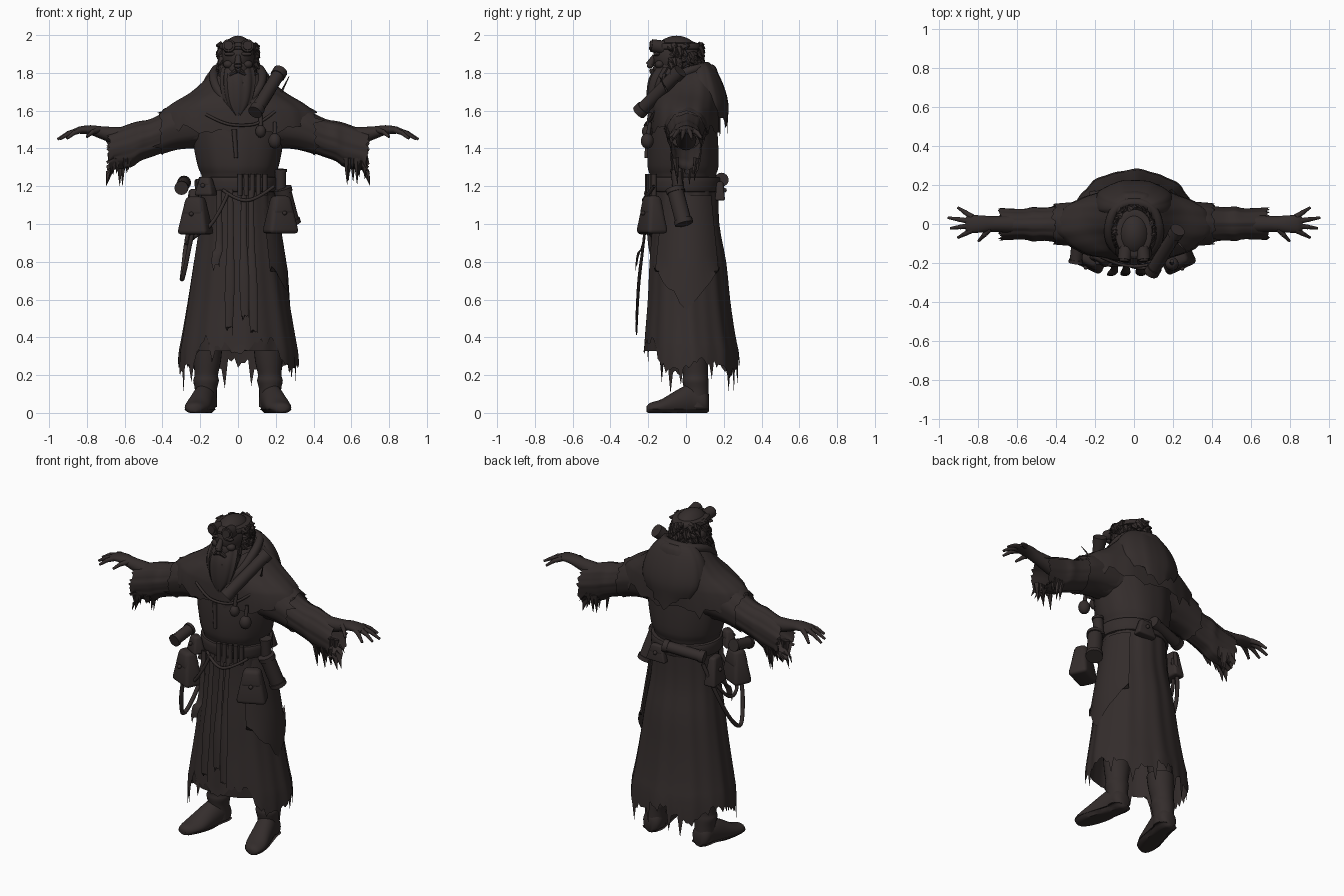
import bpy, bmesh, random
from math import sin, cos, pi, radians
from mathutils import Vector, Matrix, Euler

random.seed(4)
if "Cube" in bpy.data.objects:
    bpy.data.objects.remove(bpy.data.objects["Cube"])

cloth = bpy.data.materials.new("dark_umber")
cloth.use_nodes = True
cloth.diffuse_color = (0.034, 0.026, 0.025, 1)
cloth.node_tree.nodes["Principled BSDF"].inputs["Base Color"].default_value = cloth.diffuse_color


def finish(name, bm):
    bmesh.ops.recalc_face_normals(bm, faces=bm.faces)
    mesh = bpy.data.meshes.new(name)
    bm.to_mesh(mesh)
    bm.free()
    mesh.materials.append(cloth)
    obj = bpy.data.objects.new(name, mesh)
    bpy.context.collection.objects.link(obj)
    bpy.ops.object.select_all(action="DESELECT")
    obj.select_set(True)
    bpy.context.view_layer.objects.active = obj
    bpy.ops.object.shade_smooth_by_angle(angle=radians(40))


def smooth_rings(rings, steps=3):
    """Catmull-Rom interpolation between cross-sections."""
    out = []
    for i in range(len(rings) - 1):
        a, b, c, d = (rings[max(0, min(len(rings) - 1, i + j))] for j in (-1, 0, 1, 2))
        for s in range(steps):
            t = s / steps
            out.append([q + t * ((r - p) / 2 + t * ((p - 2.5 * q + 2 * r - e / 2)
                        + t * (1.5 * (q - r) + (e - p) / 2)))
                        for p, q, r, e in zip(a, b, c, d)])
    return out + [list(rings[-1])]


def loft(name, axis, rings, sides=32, folds=0.0, tear=None, warp=None, caps=True):
    """Elliptical rings (position, centre, centre, radius, radius) along an axis."""
    k = "xyz".index(axis)
    a, b = [i for i in range(3) if i != k]
    bm = bmesh.new()
    rows = []
    rings = smooth_rings(rings)
    for ring in rings:
        t, ca, cb, ra, rb = ring
        row = []
        for i in range(sides):
            ang = 2 * pi * i / sides
            swell = 1 + folds * (sin(9 * ang + 2 * t) + 0.6 * sin(17 * ang + 1))
            co = Vector((0, 0, 0))
            co[k] = t
            co[a] = ca + cos(ang) * ra * swell
            co[b] = cb + sin(ang) * rb * swell
            if tear and ring is rings[-1]:
                tear(co, i, ang)
            if warp:
                warp(co)
            row.append(bm.verts.new(co))
        rows.append(row)
    for low, high in zip(rows, rows[1:]):
        for i in range(sides):
            j = (i + 1) % sides
            bm.faces.new((low[i], low[j], high[j], high[i]))
    if caps:
        bm.faces.new(rows[0])
        bm.faces.new(rows[-1])
    finish(name, bm)


def add_rod(bm, start, end, r1, r2, sides=10):
    start, end = Vector(start), Vector(end)
    turn = (end - start).to_track_quat("Z", "Y").to_matrix().to_4x4()
    bmesh.ops.create_cone(bm, cap_ends=True, segments=sides, radius1=r1, radius2=r2,
                          depth=(end - start).length,
                          matrix=Matrix.Translation((start + end) / 2) @ turn)


def add_ball(bm, centre, size):
    bmesh.ops.create_uvsphere(bm, u_segments=20, v_segments=12, radius=1,
                              matrix=Matrix.LocRotScale(Vector(centre), None, Vector(size)))


def tube(name, start, end, radius):
    """Rolled tube with raised end rims."""
    bm = bmesh.new()
    a, b = Vector(start), Vector(end)
    add_rod(bm, a, b, radius, radius, 16)
    for t in (0, 0.88):
        add_rod(bm, a.lerp(b, t), a.lerp(b, t + 0.12), radius * 1.15, radius * 1.15, 16)
    finish(name, bm)


def pouch(name, centre, size, turn=0):
    """Soft bag, wider at the bottom, with a flap and a button."""
    bm = bmesh.new()
    place = Matrix.LocRotScale(Vector(centre), Euler((0, 0, radians(turn))), None)
    for lift, scale in ((0, (1, 1, 1)), (0.25, (0.95, 1.08, 0.5))):
        dims = Vector([s * f for s, f in zip(size, scale)])
        shift = Matrix.LocRotScale(Vector((0, 0, lift * size[2])), None, dims)
        made = bmesh.ops.create_cube(bm, size=1, matrix=shift)["verts"]
        for v in made:
            pinch = 0.85 - 0.5 * v.co.z / size[2]
            v.co.x *= pinch
            v.co.y *= pinch
    bmesh.ops.bevel(bm, geom=bm.edges[:], offset=min(size) * 0.2, segments=3,
                    profile=0.5, affect="EDGES")
    add_ball(bm, Vector((0, -size[1] * 0.48, size[2] * 0.04)), (0.012,) * 3)
    bm.transform(place)
    finish(name, bm)


def cord(name, points, radius):
    curve = bpy.data.curves.new(name, "CURVE")
    curve.dimensions = "3D"
    curve.bevel_depth = radius
    curve.bevel_resolution = 2
    curve.resolution_u = 6
    line = curve.splines.new("NURBS")
    line.points.add(len(points) - 1)
    for p, co in zip(line.points, points):
        p.co = (*co, 1)
    line.use_endpoint_u = True
    line.order_u = 3
    curve.materials.append(cloth)
    bpy.context.collection.objects.link(bpy.data.objects.new(name, curve))


def rag(i, depth):
    """Uneven torn edge: now and then a long point."""
    return depth * (random.random() ** 1.5 if i % 4 == 0 else random.uniform(0, 0.3))


# Robe: skirt with torn hem, raised at the front
def skirt_tear(co, i, ang):
    front = max(0, min(1, (-sin(ang) - 0.65) * 5))
    co.z = 0.27 + 0.12 * front + 0.03 * sin(5 * ang) - rag(i, 0.17)


loft("robe_skirt", "z", [(1.22, 0, 0, .19, .17), (1.0, 0, 0, .205, .175), (.8, 0, .01, .235, .2),
     (.6, 0, .015, .265, .215), (.42, 0, .02, .295, .235), (.3, 0, .028, .317, .252)],
     112, .014, skirt_tear, caps=False)

# Loose outer panel hanging on the left side
panel = []
bm = bmesh.new()
for row in range(7):
    z = 1.15 - row * 0.08
    reach = 0.2 + (1.15 - z) * 0.16
    panel.append([])
    for c in range(13):
        ang = radians(-50 + c * 8)
        drop = (0.14 - abs(c - 6) * 0.04 - rag(c, .05)) if row == 6 else 0
        panel[-1].append(bm.verts.new((cos(ang) * reach, .01 + sin(ang) * reach * .86, z - drop)))
for low, high in zip(panel, panel[1:]):
    for c in range(12):
        bm.faces.new((low[c], low[c + 1], high[c + 1], high[c]))
finish("side_panel", bm)

# Tunic, belt and torn shoulder cape
loft("tunic", "z", [(1.18, 0, -.01, .18, .16), (1.26, 0, -.015, .195, .175),
     (1.31, 0, -.015, .215, .188), (1.45, 0, -.015, .24, .185), (1.6, 0, -.01, .24, .165),
     (1.72, 0, 0, .17, .13), (1.8, 0, 0, .09, .09)], 48, .008)
loft("belt", "z", [(1.17, 0, -.01, .195, .178), (1.18, 0, -.01, .207, .19),
     (1.24, 0, -.01, .21, .192), (1.25, 0, -.01, .197, .178)], 48)


def cape_tear(co, i, ang):
    co.z -= 0.09 * abs(sin(ang)) + rag(i, .08)


def cape_warp(co):
    if co.z > 1.68:
        co.z += 0.3 * co.y * min(1, (co.z - 1.68) * 12)


def hood_tear(co, i, ang):
    co.z = 1.46 + 0.9 * abs(co.x) - rag(i, .05) + .02


loft("shoulder_cape", "z", [(1.81, 0, .0, .115, .125), (1.79, 0, .005, .145, .15),
     (1.74, 0, .01, .195, .165), (1.69, 0, .01, .26, .175), (1.64, 0, .0, .345, .182),
     (1.59, 0, -.005, .41, .188)], 72, .012, cape_tear, cape_warp, False)
loft("hanging_hood", "z", [(1.855, 0, .08, .07, .03), (1.835, 0, .085, .12, .06),
     (1.78, 0, .09, .17, .09), (1.7, 0, .1, .2, .112), (1.62, 0, .115, .2, .112),
     (1.54, 0, .13, .15, .09)], 48, .015, hood_tear, caps=False)
cord("collar_roll", [(0, -.17, 1.6), (-.1, -.15, 1.68), (-.14, -.03, 1.8), (-.09, .11, 1.835),
     (.09, .11, 1.835), (.14, -.03, 1.8), (.1, -.15, 1.68), (0, -.17, 1.6)], .025)
cord("chest_cord", [(-.17, -.17, 1.58), (-.08, -.21, 1.53), (.02, -.22, 1.52),
     (.12, -.2, 1.53), (.2, -.16, 1.6)], .008)

for side, label in ((-1, "right"), (1, "left")):
    # Bell sleeve with tattered cuff under a short torn upper sleeve
    def cuff_tear(co, i, ang):
        co.x += side * random.uniform(-.015, .01)
        if sin(ang) < -.2:
            co.z -= rag(i, .13)

    def upper_tear(co, i, ang):
        co.x += side * (rag(i, .06) - .02)
    loft(label + "_sleeve", "x", [(side * x, cy, cz, ry, rz) for x, cy, cz, ry, rz in
         [(.17, 0, 1.53, .12, .13), (.33, 0, 1.505, .1, .11), (.46, 0, 1.455, .084, .1),
          (.52, 0, 1.438, .088, .105), (.57, 0, 1.415, .078, .115), (.69, 0, 1.385, .083, .1)]],
         56, .022, cuff_tear, caps=False)
    loft(label + "_upper_sleeve", "x", [(side * x, 0, cz, ry, rz) for x, cz, ry, rz in
         [(.2, 1.535, .12, .13), (.32, 1.515, .112, .122), (.42, 1.48, .104, .116)]],
         40, .015, upper_tear, caps=False)
    bm = bmesh.new()
    for n in range(14):
        x, y = random.uniform(.57, .67), random.choice((-.055, .055))
        add_rod(bm, (side * x, y, 1.35), (side * (x + .003), y * .8,
                1.29 - random.random() ** 2 * .09), .02, .001, 5)
    finish(label + "_sleeve_tatters", bm)

    # Forearm, palm and spread fingers
    loft(label + "_forearm", "x", [(side * x, 0, z, ry, rz) for x, z, ry, rz in
         [(.55, 1.45, .055, .06), (.71, 1.48, .04, .036), (.78, 1.497, .044, .026),
          (.84, 1.497, .045, .019), (.865, 1.492, .034, .011)]], 20)
    bm = bmesh.new()
    for base, tip in (((.83, .035), (.905, .084)), ((.84, .014), (.955, .032)),
                      ((.84, -.008), (.943, -.022)), ((.83, -.03), (.905, -.07)),
                      ((.74, -.025), (.8, -.088))):
        a = Vector((side * base[0], base[1], 1.497))
        b = Vector((side * tip[0], tip[1], 1.525 - tip[0] * .08))
        mid = a.lerp(b, .5) + Vector((0, 0, .008))
        add_rod(bm, a, mid, .016, .012)
        add_rod(bm, mid, b, .012, .007)
        add_ball(bm, mid, (.0125,) * 3)
    finish(label + "_fingers", bm)

    # Boot: leg, wrinkled shaft and foot with the toe turned out
    loft(label + "_boot_shaft", "z", [(.03, side * .17, .06, .06, .062),
         (.12, side * .17, .055, .058, .065), (.17, side * .169, .05, .068, .069),
         (.2, side * .168, .05, .062, .066), (.27, side * .163, .045, .072, .072),
         (.36, side * .16, .04, .077, .078), (.38, side * .16, .04, .068, .07),
         (.8, side * .12, .02, .085, .085)], 24)
    for part in ("foot", "sole"):
        def plant(co):
            co.x += side * (.17 + max(0, .06 - co.y) * .24)
            co.z = max(0, co.z if part == "foot" else min(co.z, .02))
        grow = 1 if part == "foot" else 1.06
        loft(label + "_boot_" + part, "y", [(y, 0, z, r * grow, h) for y, z, r, h in
             [(.122, .05, .025, .04), (.1, .06, .055, .065), (.03, .07, .06, .085),
              (-.05, .05, .064, .07), (-.13, .032, .066, .04), (-.19, .025, .045, .028),
              (-.208, .02, .015, .015)]], 24, warp=plant)

# Head, face and ears
bm = bmesh.new()
add_ball(bm, (0, -.05, 1.885), (.09, .125, .112))
add_ball(bm, (0, -.09, 1.82), (.075, .085, .085))
add_rod(bm, (0, -.03, 1.68), (0, -.04, 1.84), .075, .065, 20)
add_rod(bm, (0, -.165, 1.89), (0, -.195, 1.84), .013, .021)
add_ball(bm, (0, -.19, 1.838), (.022, .017, .014))
for s in (-1, 1):
    add_ball(bm, (s * .04, -.155, 1.9), (.035, .018, .012))
    add_ball(bm, (s * .05, -.14, 1.845), (.028, .025, .022))
    add_ball(bm, (s * .092, -.04, 1.87), (.015, .025, .035))
finish("head", bm)

# Hair wreath, beard and moustache
bm = bmesh.new()
for n in range(90):
    ang, z = random.uniform(-.45, pi + .45), random.uniform(1.83, 1.95)
    root = Vector((cos(ang) * .09, -.045 + sin(ang) * .12, z))
    add_rod(bm, root, root + Vector((cos(ang + .5) * .028, sin(ang + .5) * .028,
            random.uniform(-.05, .01))), .021, .004, 6)
finish("hair_wreath", bm)
loft("beard", "z", [(1.83, 0, -.1, .082, .06), (1.77, 0, -.13, .092, .065),
     (1.7, 0, -.155, .085, .052), (1.63, 0, -.17, .062, .036), (1.575, 0, -.185, .015, .012)],
     40, .05)
bm = bmesh.new()
for n in range(44):
    x = random.uniform(-.085, .085)
    add_rod(bm, (x, -.16 + abs(x) * .6, random.uniform(1.7, 1.8)),
            (x * .85, -.2 + abs(x) * .3, random.uniform(1.57, 1.64) + abs(x) * .5), .014, .002, 6)
for s in (-1, 1):
    add_rod(bm, (s * .008, -.182, 1.812), (s * .062, -.165, 1.775), .014, .005, 8)
finish("beard_locks", bm)

# Headband with raised goggles
loft("headband", "z", [(1.925, 0, -.05, .09, .122), (1.93, 0, -.05, .099, .128),
     (1.955, 0, -.05, .094, .122), (1.96, 0, -.05, .07, .1)], 32)
bm = bmesh.new()
for s in (-1, 1):
    add_rod(bm, (s * .042, -.12, 1.935), (s * .05, -.183, 1.945), .036, .034, 18)
    add_rod(bm, (s * .05, -.18, 1.945), (s * .051, -.192, 1.946), .026, .024, 18)
add_rod(bm, (-.03, -.17, 1.945), (.03, -.17, 1.945), .009, .009)
finish("goggles", bm)

# Chest scroll case and hanging flasks
tube("chest_scroll_case", (.09, -.25, 1.59), (.225, -.03, 1.81), .034)
bm = bmesh.new()
for x, z, r in ((.12, 1.49, .028), (.195, 1.44, .034)):
    add_ball(bm, (x, -.205, z), (r, r, r * 1.2))
    add_rod(bm, (x, -.2, z + r), (x, -.19, z + .1), .012, .01)
add_rod(bm, (-.02, -.2, 1.5), (-.01, -.21, 1.35), .014, .01)
add_rod(bm, (.23, -.1, 1.7), (.27, -.14, 1.78), .006, .002)
finish("chest_flasks", bm)

# Belt kit: pouches, tubes, vials and rope
pouch("right_front_pouch", (-.225, -.175, 1.045), (.16, .11, .2), -25)
pouch("left_front_pouch", (.225, -.18, 1.05), (.16, .11, .2), 25)
pouch("right_hip_pouch", (-.235, .05, 1.1), (.13, .07, .17), -85)
pouch("back_pouch", (.07, .18, 1.175), (.12, .05, .1), 180)
pouch("belt_box", (-.17, -.17, 1.2), (.1, .07, .1), -30)
tube("right_belt_scroll", (-.3, -.2, 1.19), (-.285, -.06, 1.22), .032)
tube("back_belt_scroll", (-.22, .13, 1.2), (.02, .19, 1.235), .032)
tube("left_hip_flask", (.235, -.06, 1.19), (.285, -.01, 1.0), .043)
tube("left_belt_bottle", (.225, -.04, 1.17), (.225, -.05, 1.29), .03)
bm = bmesh.new()
for n in range(5):
    x = .01 + n * .033
    add_rod(bm, (x, -.205 + x * .25, 1.15), (x, -.205 + x * .25, 1.265), .014, .014)
finish("belt_vials", bm)
cord("hip_rope", [(-.2, .12, 1.15), (-.27, .08, .95), (-.29, -.03, .76), (-.3, -.11, .69),
     (-.28, -.16, .76), (-.25, -.2, .92), (-.2, -.2, 1.12)], .012)
cord("second_rope", [(-.2, .1, 1.12), (-.26, .05, .98), (-.28, -.06, .88), (-.24, -.18, .93),
     (-.12, -.22, 1.0), (-.05, -.2, 1.17)], .01)
cord("front_cord", [(-.08, -.19, 1.18), (0, -.23, 1.12), (.1, -.22, 1.13), (.19, -.17, 1.2)], .009)

# Torn cloth strips hanging from the belt
for n, (x, low) in enumerate(((-.1, .8), (-.04, .46), (.03, .52), (.07, .44))):
    def strip_tear(co, i, ang):
        co.z -= rag(i, .06)
    loft("cloth_strip_%d" % (n + 1), "z", [(1.18, x, -.195, .014, .006), (.9, x, -.225, .018, .007),
         ((.9 + low) / 2, x * 1.1, -.25, .026, .007), (low, x * 1.2, -.262, .02, .005)],
         12, tear=strip_tear)
